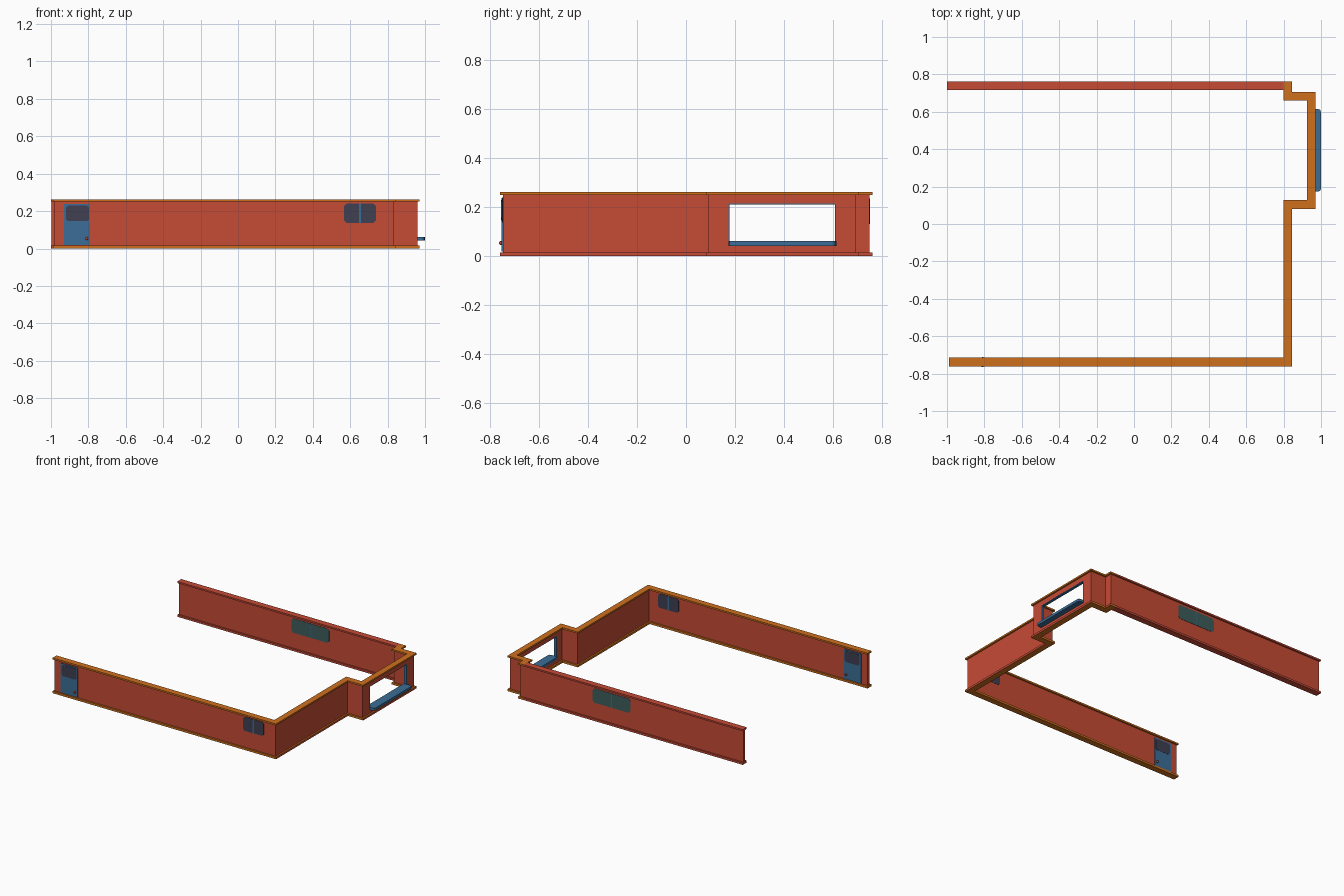
import bpy, bmesh
from mathutils import Vector

if "Cube" in bpy.data.objects:
    bpy.data.objects.remove(bpy.data.objects["Cube"])


def material(name, rgb):
    m = bpy.data.materials.new(name)
    m.diffuse_color = (*rgb, 1)
    m.use_nodes = True
    m.node_tree.nodes["Principled BSDF"].inputs["Base Color"].default_value = m.diffuse_color
    return m


RED = material("brick red", (0.56, 0.07, 0.036))
ORANGE = material("trim orange", (0.62, 0.16, 0.012))
BLUE = material("frame blue", (0.045, 0.155, 0.31))
DARK = material("dark glass", (0.05, 0.05, 0.085))
TEAL = material("teal glass", (0.045, 0.11, 0.105))


def finish(name, bm, mats):
    bmesh.ops.recalc_face_normals(bm, faces=bm.faces)
    me = bpy.data.meshes.new(name)
    bm.to_mesh(me)
    bm.free()
    ob = bpy.data.objects.new(name, me)
    for m in mats:
        me.materials.append(m)
    bpy.context.collection.objects.link(ob)
    return ob


def prism(name, base, offset, mat):
    """Extrude a flat outline along an offset."""
    bm = bmesh.new()
    f = bm.faces.new([bm.verts.new(p) for p in base])
    r = bmesh.ops.extrude_face_region(bm, geom=[f])
    bmesh.ops.translate(bm, vec=offset,
                        verts=[v for v in r["geom"] if isinstance(v, bmesh.types.BMVert)])
    return finish(name, bm, [mat])


def ribbon(name, path, half, z0, z1, mat):
    """Wall or trim following a path, with mitred corners."""
    pts = [Vector(p) for p in path]
    left, right = [], []
    for i, p in enumerate(pts):
        dirs = []
        if i > 0:
            dirs.append((p - pts[i - 1]).normalized())
        if i < len(pts) - 1:
            dirs.append((pts[i + 1] - p).normalized())
        norms = [Vector((-d.y, d.x)) for d in dirs]
        n = norms[0] if len(norms) == 1 else norms[0] + norms[1]
        left.append(p + n * half)
        right.append(p - n * half)
    outline = [(p.x, p.y, z0) for p in left + right[::-1]]
    return prism(name, outline, (0, 0, z1 - z0), mat)


def box(name, x0, x1, y0, y1, z0, z1, mat):
    return prism(name, [(x0, y0, z0), (x1, y0, z0), (x1, y1, z0), (x0, y1, z0)],
                 (0, 0, z1 - z0), mat)


def pane(name, x0, x1, z0, z1, y, half, mat, c=0.0, left_cut=True):
    """Upright plate with optional clipped corners."""
    if c:
        o = [(x0 + c, z0), (x1 - c, z0), (x1, z0 + c), (x1, z1 - c), (x1 - c, z1), (x0 + c, z1)]
        o += [(x0, z1 - c), (x0, z0 + c)]
        if not left_cut:
            o = [(x0, z0)] + o[1:5] + [(x0, z1)]
    else:
        o = [(x0, z0), (x1, z0), (x1, z1), (x0, z1)]
    return prism(name, [(x, y - half, z) for x, z in o], (0, 2 * half, 0), mat)


FY, BY = -0.738, 0.739          # centre lines of front and back walls
MX, BX = 0.822, 0.948           # centre lines of side wall and bay
core = [(MX, FY), (MX, 0.104), (BX, 0.104), (BX, 0.684), (MX, 0.684), (MX, BY)]

# walls, with the bay opening cut through
walls = ribbon("walls", [(-0.982, FY)] + core + [(-0.996, BY)], 0.011, 0.008, 0.255, RED)
cutter = box("bay_opening_cutter", 0.9, 1.0, 0.173, 0.614, 0.045, 0.214, RED)
cutter.hide_render = True
cutter.hide_set(True)
cut = walls.modifiers.new("opening", "BOOLEAN")
cut.operation, cut.solver, cut.object = "DIFFERENCE", "EXACT", cutter

# top and bottom trim: orange round the front and side, red along the back
for tag, z0, z1 in (("bottom", 0.0, 0.015), ("top", 0.25, 0.262)):
    trim = ribbon(tag + "_trim", [(-0.99, FY)] + core + [(0.80, BY)], 0.023, z0, z1, ORANGE)
    ribbon(tag + "_back_trim", [(0.80, BY), (-1.0, BY)], 0.023, z0, z1, RED)
    if tag == "bottom":         # outer side faces of the bottom trim are red
        trim.data.materials.append(RED)
        for f in trim.data.polygons:
            if f.normal.x > 0.9:
                f.material_index = 1

# bay window lining and sill
for tag, y0, y1, z0, z1 in (("left", 0.173, 0.178, 0.045, 0.214),
                            ("right", 0.609, 0.614, 0.045, 0.214),
                            ("top", 0.173, 0.614, 0.210, 0.214)):
    box("bay_lining_" + tag, BX - 0.0105, BX + 0.0105, y0, y1, z0, z1, BLUE)
c = 0.016
prism("bay_sill", [(0.932, 0.173, 0.042), (1.0 - c, 0.173, 0.042), (1.0 - c * .3, 0.173 + c * .3, 0.042),
                   (1.0, 0.173 + c, 0.042), (1.0, 0.615 - c, 0.042),
                   (1.0 - c * .3, 0.615 - c * .3, 0.042), (1.0 - c, 0.615, 0.042),
                   (0.932, 0.615, 0.042)], (0, 0, 0.019), BLUE)

# front door with window and a knob on each side
pane("door", -0.93, -0.79, 0.018, 0.237, FY, 0.0165, BLUE)
pane("door_window", -0.92, -0.796, 0.146, 0.230, FY, 0.018, DARK, 0.012)
for side in (-1, 1):
    bm = bmesh.new()
    bmesh.ops.create_uvsphere(bm, u_segments=12, v_segments=8, radius=0.008)
    bmesh.ops.translate(bm, verts=bm.verts, vec=(-0.809, FY + side * 0.0195, 0.053))
    finish("door_knob", bm, [RED])

# front window
pane("front_window_glass", 0.568, 0.737, 0.137, 0.240, FY, 0.013, DARK, 0.012)
pane("front_window_bar", 0.648, 0.657, 0.137, 0.240, FY, 0.0145, BLUE)

# back window
pane("back_window_glass", -0.07, 0.24, 0.130, 0.235, BY, 0.013, TEAL, 0.014)
pane("back_window_bar", 0.082, 0.088, 0.130, 0.235, BY, 0.0145, BLUE)
